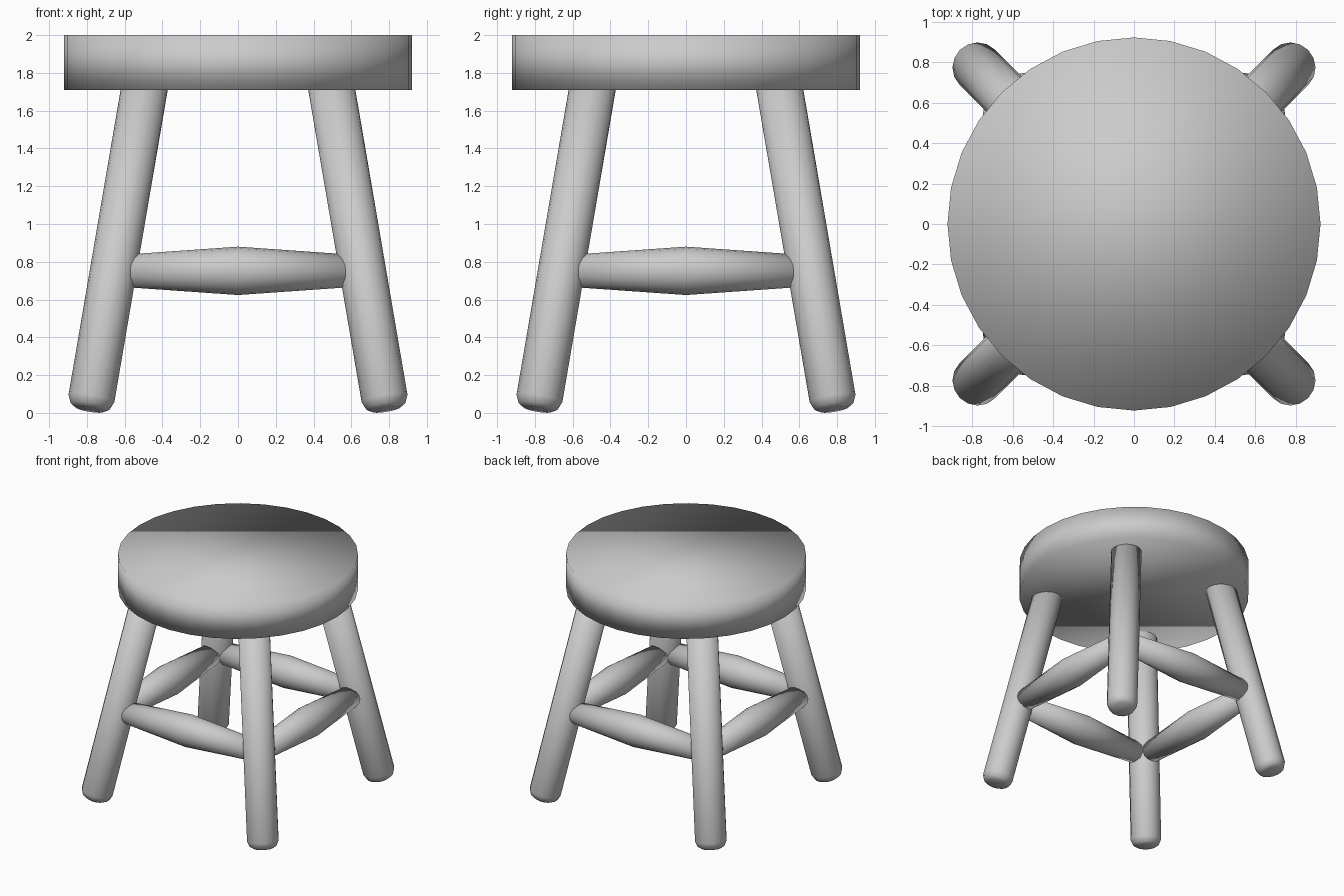
import bpy, bmesh, math
from mathutils import Vector, Matrix

if "Cube" in bpy.data.objects:
    bpy.data.objects.remove(bpy.data.objects["Cube"])


def lathe(name, profile, start, direction, sides):
    """Closed turned part: profile is (distance along axis, radius)."""
    axis = Vector(direction).normalized()
    turn = Vector((0, 0, 1)).rotation_difference(axis).to_matrix().to_4x4()
    place = Matrix.Translation(Vector(start)) @ turn
    bm = bmesh.new()
    rings = []
    for d, r in profile:
        rings.append([bm.verts.new(place @ Vector((
            r * math.cos(2 * math.pi * i / sides),
            r * math.sin(2 * math.pi * i / sides), d))) for i in range(sides)])
    for a, b in zip(rings, rings[1:]):
        for i in range(sides):
            j = (i + 1) % sides
            bm.faces.new((a[i], a[j], b[j], b[i]))
    bm.faces.new(rings[0][::-1])
    bm.faces.new(rings[-1])
    for f in bm.faces:
        f.smooth = True
    mesh = bpy.data.meshes.new(name)
    bm.to_mesh(mesh)
    bm.free()
    obj = bpy.data.objects.new(name, mesh)
    bpy.context.collection.objects.link(obj)
    return obj


# Round seat
lathe("seat", [(0, 0.922), (0.29, 0.922)], (0, 0, 1.71), (0, 0, 1), 32)

# Four splayed legs with rounded feet
SPLAY = 0.171
leg_profile = [(0, 0.075), (0.018, 0.105), (0.06, 0.123), (1.83, 0.123)]
for depth, sy in (("front", -1), ("back", 1)):
    for side, sx in (("left", -1), ("right", 1)):
        lathe(f"{depth}_{side}_leg", leg_profile,
              (sx * 0.786, sy * 0.786, 0.018), (-sx * SPLAY, -sy * SPLAY, 1), 16)

# Four stretchers, thickest in the middle
HALF, OFF, Z = 0.57, 0.656, 0.752
bar_profile = [(0, 0.088), (HALF, 0.128), (2 * HALF, 0.088)]
for name, s in (("front", -1), ("back", 1)):
    lathe(f"{name}_stretcher", bar_profile, (-HALF, s * OFF, Z), (1, 0, 0), 16)
for name, s in (("left", -1), ("right", 1)):
    lathe(f"{name}_stretcher", bar_profile, (s * OFF, -HALF, Z), (0, 1, 0), 16)
